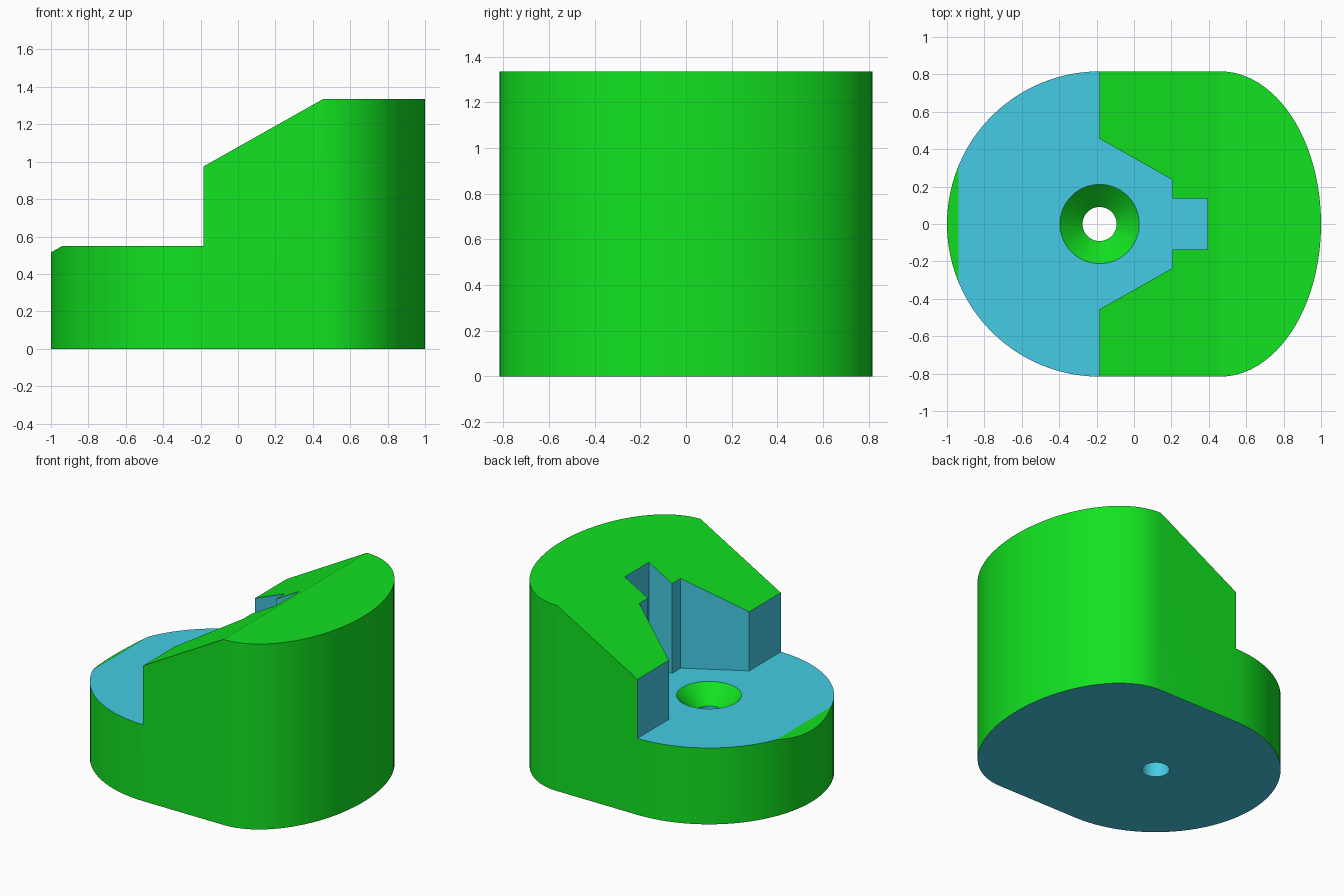
import bpy, bmesh
from math import sin, cos, pi, radians
from mathutils import Vector

if "Cube" in bpy.data.objects:
    bpy.data.objects.remove(bpy.data.objects["Cube"])

CX = -0.184      # centre of the round end and of the screw hole
R = 0.816        # half width
FLOOR, TOP = 0.55, 1.335


def material(name, color):
    m = bpy.data.materials.new(name)
    m.diffuse_color = (*color, 1)
    m.use_nodes = True
    m.node_tree.nodes["Principled BSDF"].inputs["Base Color"].default_value = m.diffuse_color
    return m


MATS = [material("green", (0.006, 0.76, 0.015)), material("blue", (0.06, 0.6, 0.78))]


def finish(bm, name, index=0):
    bmesh.ops.recalc_face_normals(bm, faces=bm.faces)
    for f in bm.faces:
        f.material_index = index
    me = bpy.data.meshes.new(name)
    bm.to_mesh(me)
    bm.free()
    for m in MATS:
        me.materials.append(m)
    ob = bpy.data.objects.new(name, me)
    bpy.context.collection.objects.link(ob)
    return ob


def prism(name, points, shift, index=0):
    bm = bmesh.new()
    face = bm.faces.new([bm.verts.new(p) for p in points])
    ext = bmesh.ops.extrude_face_region(bm, geom=[face])
    verts = [g for g in ext["geom"] if isinstance(g, bmesh.types.BMVert)]
    bmesh.ops.translate(bm, verts=verts, vec=shift)
    return finish(bm, name, index)


def cut(target, cutter):
    cutter.hide_render = True
    mod = target.modifiers.new(cutter.name, 'BOOLEAN')
    mod.operation = 'DIFFERENCE'
    mod.solver = 'EXACT'
    mod.object = cutter
    bpy.context.view_layer.objects.active = target
    bpy.ops.object.modifier_apply(modifier=mod.name)
    bpy.data.objects.remove(cutter)


# Main body: half circle on the left, half ellipse on the right
N = 48
angles = [-pi / 2 + pi * i / N for i in range(N + 1)]
outline = [(0.46 + 0.54 * cos(a), R * sin(a), 0) for a in angles]
outline += [(CX - R * cos(a), -R * sin(a), 0) for a in angles]
body = prism("bracket_body", outline, (0, 0, TOP))
for f in body.data.polygons:
    if f.normal.z < -0.9:
        f.material_index = 1

# Sloped top in front of the flat crest
k = (TOP - 0.975) / (0.455 - CX)
line = lambda x: TOP + k * (x - 0.455)
cut(body, prism("slope_cutter",
                [(-1.2, -1, line(-1.2)), (0.8, -1, line(0.8)), (-1.2, -1, line(0.8))],
                (0, 2, 0)))

# Step, tapered pocket and narrow slot share one floor
half = [(-1.2, 1), (CX, 1), (CX, 0.456), (0.207, 0.235), (0.207, 0.137), (0.392, 0.137)]
plan = [(x, y, FLOOR) for x, y in half] + [(x, -y, FLOOR) for x, y in reversed(half)]
cut(body, prism("pocket_cutter", plan, (0, 0, 1), 1))

# Countersunk screw hole
bm = bmesh.new()
profile = [(0, -0.1), (0.091, -0.1), (0.091, 0.429), (0.312, 0.65), (0, 0.65)]
vs = [bm.verts.new((CX + r, 0, z)) for r, z in profile]
es = [bm.edges.new(p) for p in zip(vs, vs[1:])]
bmesh.ops.spin(bm, geom=vs + es, cent=(CX, 0, 0), axis=(0, 0, 1),
               angle=2 * pi, steps=64, use_duplicate=False)
bmesh.ops.remove_doubles(bm, verts=bm.verts, dist=1e-4)
hole = finish(bm, "hole_cutter")
for f in hole.data.polygons:
    if abs(f.normal.z) < 0.1:
        f.material_index = 1
cut(body, hole)

# Smooth curved walls, crisp edges
bpy.ops.object.select_all(action='DESELECT')
body.select_set(True)
bpy.context.view_layer.objects.active = body
bpy.ops.object.shade_smooth_by_angle(angle=radians(25))
